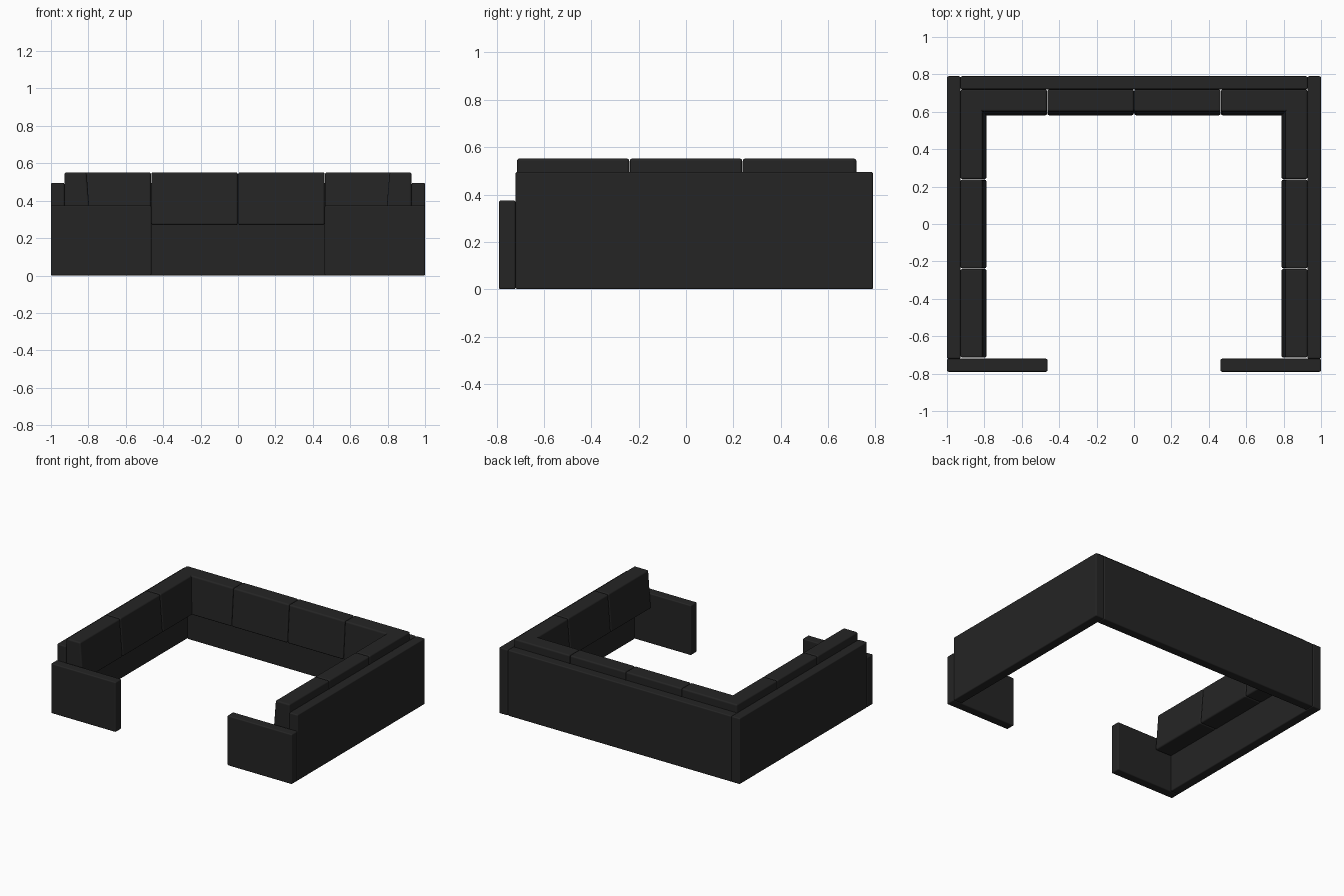
import bpy
import bmesh
from math import pi
from mathutils import Matrix, Vector

cube = bpy.data.objects.get("Cube")
if cube:
    bpy.data.objects.remove(cube, do_unlink=True)

# Upholstery colour
charcoal = bpy.data.materials.new("charcoal fabric")
charcoal.use_nodes = True
charcoal.diffuse_color = (0.018, 0.018, 0.018, 1)
shader = next(n for n in charcoal.node_tree.nodes if n.type == 'BSDF_PRINCIPLED')
shader.inputs["Base Color"].default_value = charcoal.diffuse_color
shader.inputs["Roughness"].default_value = 0.8


def prism(name, profile, length, matrix, radius):
    """Extrude an (x, z) profile along y, centred, with softly rounded edges."""
    bm = bmesh.new()
    face = bm.faces.new([bm.verts.new((x, -length / 2, z)) for x, z in profile])
    grown = bmesh.ops.extrude_face_region(bm, geom=[face])["geom"]
    verts = [g for g in grown if isinstance(g, bmesh.types.BMVert)]
    bmesh.ops.translate(bm, verts=verts, vec=Vector((0, length, 0)))
    bm.transform(matrix)
    bmesh.ops.recalc_face_normals(bm, faces=bm.faces[:])
    for f in bm.faces:
        f.smooth = True
    mesh = bpy.data.meshes.new(name)
    bm.to_mesh(mesh)
    bm.free()
    mesh.materials.append(charcoal)
    obj = bpy.data.objects.new(name, mesh)
    bpy.context.collection.objects.link(obj)
    bevel = obj.modifiers.new("soft edges", 'BEVEL')
    bevel.width = radius
    bevel.segments = 3
    bevel.harden_normals = True
    return obj


def panel(name, x0, x1, y0, y1, height):
    profile = [(x0, 0), (x1, 0), (x1, height), (x0, height)]
    place = Matrix.Translation((0, (y0 + y1) / 2, 0))
    return prism(name, profile, y1 - y0, place, 0.008)


def cushion(name, length, matrix):
    # Straight back, front face leaning backwards
    profile = [(0, 0.27), (-0.14, 0.27), (-0.118, 0.552), (0, 0.552)]
    return prism(name, profile, length, matrix, 0.011)


# Outer walls and short front arms
panel("back_panel", -0.928, 0.928, 0.72, 0.79, 0.495)
for side, s in (("left", 1), ("right", -1)):
    xs = sorted((s * 0.928, s))
    panel(side + "_side_panel", *xs, -0.72, 0.79, 0.495)
    xs = sorted((s * 0.463, s))
    panel(side + "_front_arm", *xs, -0.79, -0.72, 0.375)

    # Side cushions
    turn = Matrix.Rotation(0 if s > 0 else pi, 4, 'Z')
    for i in range(3):
        y = (i - 1) * 0.477
        cushion(f"{side}_cushion_{i + 1}", 0.475,
                Matrix.Translation((s * 0.928, y, 0)) @ turn)

# Back cushions
for i in range(4):
    x = (i - 1.5) * 0.464
    cushion(f"back_cushion_{i + 1}", 0.462,
            Matrix.Translation((x, 0.72, 0)) @ Matrix.Rotation(pi / 2, 4, 'Z'))
